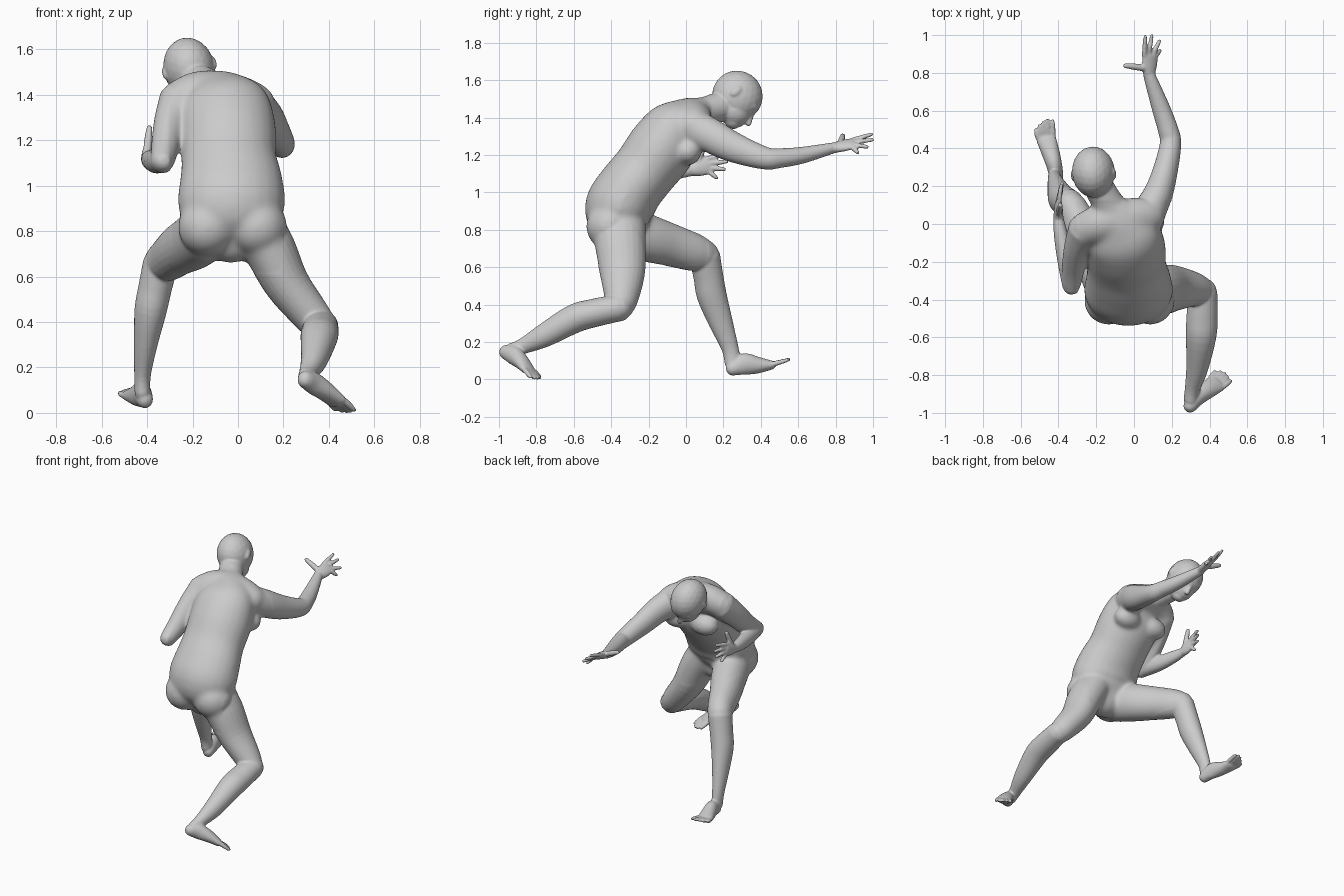
import bpy
import bmesh
from mathutils import Vector, Matrix

cube = bpy.data.objects.get("Cube")
if cube:
    bpy.data.objects.remove(cube, do_unlink=True)

bm = bmesh.new()
SIDES = 24
X_AXIS = (1, 0, 0)


def catmull(p0, p1, p2, p3, t):
    return 0.5 * (2 * p1 + (p2 - p0) * t + (2 * p0 - 5 * p1 + 4 * p2 - p3) * t ** 2
                  + (3 * p1 - p0 - 3 * p2 + p3) * t ** 3)


def tube(keys, side=X_AXIS, steps=4):
    """Rounded closed loft; each key is x, y, z, half width along side, half depth."""
    keys = [Vector(k) for k in keys]
    last = len(keys) - 1
    path = []
    for i in range(last):
        four = [keys[min(max(i + j, 0), last)] for j in (-1, 0, 1, 2)]
        path += [catmull(*four, s / steps) for s in range(steps)]
    path.append(keys[-1])
    rings = []
    for i, p in enumerate(path):
        before, after = path[max(i - 1, 0)], path[min(i + 1, len(path) - 1)]
        rings.append((Vector(p[:3]), Vector((after - before)[:3]).normalized(), p[3], p[4]))

    def cap(ring, sign):
        c, t, w, d = ring
        reach = sign * min(w, d)
        return [(c + t * reach * f, t, w * g, d * g) for f, g in ((.5, .85), (.8, .6), (.95, .3))]

    rings = cap(rings[0], -1)[::-1] + rings + cap(rings[-1], 1)
    turn = [Matrix.Rotation(6.28319 * k / SIDES, 2) @ Vector((1, 0)) for k in range(SIDES)]
    loops = []
    for c, t, w, d in rings:
        s = Vector(side)
        s = (s - t * s.dot(t)).normalized()
        u = t.cross(s)
        loops.append([bm.verts.new(c + s * v.x * w + u * v.y * d) for v in turn])
    for lower, upper in zip(loops, loops[1:]):
        for k in range(SIDES):
            n = (k + 1) % SIDES
            bm.faces.new((lower[k], lower[n], upper[n], upper[k]))
    bm.faces.new(loops[0][::-1])
    bm.faces.new(loops[-1])


def ball(center, radii, basis=Matrix.Identity(3)):
    m = Matrix.Translation(center) @ basis.to_4x4() @ Matrix.Diagonal((*radii, 1))
    bmesh.ops.create_icosphere(bm, subdivisions=3, radius=1, matrix=m)


def digits(knuckle, side, offsets, tips, r):
    """Fingers or toes from a row of knuckles to their tips."""
    for off, tip in zip(offsets, tips):
        base = Vector(knuckle) + Vector(side).normalized() * off
        tip = Vector(tip)
        mid = base.lerp(tip, .5)
        tube([(*base, r, r), (*mid, r, r), (*tip, r * .75, r * .75)], side, 2)


def hand(wrist, knuckle, side, thumb, tips):
    w, k = Vector(wrist), Vector(knuckle)
    tube([(*w, .032, .027), (*w.lerp(k, .5), .045, .024), (*k, .047, .018)], side)
    digits(k, side, (-.036, -.012, .012, .035), tips, .0135)
    base = w.lerp(k, .35) - Vector(side).normalized() * .022
    digits(base, side, (0,), (thumb,), .018)


# Torso, from crotch to base of neck
tube([(-.02, -.35, .78, .13, .11), (-.03, -.355, .84, .205, .16), (-.03, -.355, .93, .235, .187),
      (-.03, -.3, 1.03, .227, .178), (-.04, -.22, 1.13, .21, .175), (-.045, -.13, 1.25, .213, .183),
      (-.06, -.06, 1.36, .2, .157), (-.08, .0, 1.42, .15, .1), (-.095, .06, 1.44, .1, .08)])
# Buttocks and chest
for x in (.085, -.135):
    ball((x, -.405, .83), (.13, .13, .13))
    ball((x - .02, .01, 1.23), (.1, .075, .075))
# Shoulder girdle
tube([(-.255, -.03, 1.385, .095, .09), (-.18, .0, 1.415, .105, .098),
      (-.085, .02, 1.415, .11, .1), (.0, .03, 1.395, .11, .1), (.07, .04, 1.37, .1, .095)],
     (0, 1, .5))

# Neck
tube([(-.09, .01, 1.41, .12, .09), (-.145, .12, 1.45, .084, .08), (-.2, .22, 1.48, .08, .08)])

# Head, tipped forward and leaning toward the right side
up = Vector((-.2, .73, .66)).normalized()
side = Vector((1, .05, .2))
side = (side - up * side.dot(up)).normalized()
fwd = up.cross(side)
frame = Matrix((side, fwd, up)).transposed()
skull = Vector((-.215, .275, 1.528))


def on_head(s, f, u):
    return skull + frame @ Vector((s, f, u))


ball(skull, (.113, .137, .135), frame)
ball(on_head(0, .04, -.065), (.087, .1, .09), frame)
ball(on_head(0, .08, -.11), (.05, .05, .045), frame)
ball(on_head(0, .105, .015), (.07, .03, .025), frame)
tube([(*on_head(0, .125, -.01), .012, .012), (*on_head(0, .15, -.06), .018, .016)], side)
ball(on_head(0, .125, -.095), (.028, .012, .012), frame)
for s in (1, -1):
    ball(on_head(s * .112, -.01, -.01), (.01, .02, .034), frame)

# Left arm, reaching ahead
tube([(.06, .03, 1.365, .095, .1), (.12, .14, 1.31, .08, .092), (.16, .26, 1.25, .068, .08),
      (.193, .42, 1.195, .057, .061), (.18, .5, 1.195, .054, .053), (.14, .62, 1.21, .048, .045),
      (.08, .79, 1.25, .032, .029)])
hand((.08, .79, 1.25), (.085, .89, 1.272), (.85, 0, -.53), (-.045, .838, 1.315),
     [(.06, .993, 1.322), (.095, .997, 1.293), (.135, .97, 1.255), (.138, .92, 1.222)])

# Right arm, bent at the side
tube([(-.26, -.03, 1.38, .09, .095), (-.3, -.12, 1.29, .07, .082), (-.32, -.23, 1.18, .062, .07),
      (-.33, -.315, 1.12, .053, .056)])
tube([(-.33, -.325, 1.12, .05, .05), (-.36, -.18, 1.118, .048, .053),
      (-.388, -.05, 1.125, .037, .043), (-.4, .03, 1.13, .027, .031)])
hand((-.4, .03, 1.13), (-.4, .115, 1.155), (0, .28, -.96), (-.39, .1, 1.265),
     [(-.385, .205, 1.215), (-.38, .217, 1.175), (-.385, .207, 1.135), (-.395, .165, 1.088)])

# Left leg, pushing off behind
tube([(.08, -.36, .83, .12, .145), (.14, -.35, .73, .115, .138), (.215, -.34, .58, .1, .121),
      (.315, -.345, .45, .085, .092), (.36, -.36, .395, .075, .076)])
tube([(.365, -.36, .395, .076, .073), (.36, -.5, .365, .083, .076), (.355, -.6, .335, .08, .077),
      (.335, -.76, .245, .059, .063), (.31, -.87, .19, .041, .043), (.3, -.93, .165, .037, .041)])
foot_side = (.77, -.6, .1)
tube([(.298, -.962, .158, .037, .04), (.335, -.92, .14, .042, .05), (.385, -.88, .105, .049, .04),
      (.435, -.845, .062, .053, .025)], foot_side)
digits((.44, -.84, .06), foot_side, (-.044, -.022, -.001, .018, .039),
       [(.428, -.782, .026), (.458, -.783, .02), (.48, -.793, .018), (.495, -.81, .019),
        (.512, -.832, .024)], .0135)

# Right leg, stepping ahead
tube([(-.14, -.33, .81, .12, .14), (-.195, -.2, .765, .115, .128), (-.255, -.08, .73, .102, .115),
      (-.305, .04, .692, .088, .102), (-.335, .095, .675, .08, .086)])
tube([(-.34, .1, .67, .078, .083), (-.365, .12, .56, .074, .08), (-.385, .138, .46, .071, .08),
      (-.405, .185, .32, .053, .065), (-.42, .235, .18, .037, .046), (-.42, .25, .1, .035, .044)])
tube([(-.41, .25, .07, .037, .04), (-.422, .31, .093, .042, .058), (-.442, .38, .088, .048, .046),
      (-.465, .45, .088, .053, .026)])
digits((-.466, .455, .09), X_AXIS, (.04, .016, -.005, -.024, -.043),
       [(-.43, .545, .116), (-.458, .55, .118), (-.48, .538, .114), (-.5, .52, .108),
        (-.52, .497, .1)], .0135)

bmesh.ops.recalc_face_normals(bm, faces=bm.faces)
mesh = bpy.data.meshes.new("body")
bm.to_mesh(mesh)
bm.free()
body = bpy.data.objects.new("body", mesh)
bpy.context.collection.objects.link(body)
for o in bpy.context.selected_objects:
    o.select_set(False)
bpy.context.view_layer.objects.active = body
body.select_set(True)

# Fuse the parts into one skin
fuse = body.modifiers.new("fuse", 'REMESH')
fuse.mode = 'VOXEL'
fuse.voxel_size = .007
bpy.ops.object.modifier_apply(modifier="fuse")

# Soften the torso, hips and shoulders strongly, the rest lightly
trunk = body.vertex_groups.new(name="trunk")
trunk.add([v.index for v in body.data.vertices
           if -.3 < v.co.x < .2 and v.co.y < .12 and v.co.z > .62], 1, 'REPLACE')
for name, repeats in (("trunk", 70), ("", 4)):
    soften = body.modifiers.new("soften", 'SMOOTH')
    soften.factor = .5
    soften.iterations = repeats
    soften.vertex_group = name
    bpy.ops.object.modifier_apply(modifier=soften.name)
bpy.ops.object.shade_smooth()

# Rest the lowest toe on the ground
mesh = body.data
mesh.transform(Matrix.Translation((0, 0, -min(v.co.z for v in mesh.vertices))))

# Plain grey skin
grey = bpy.data.materials.new("light grey")
grey.use_nodes = True
color = (.6, .6, .6, 1)
grey.diffuse_color = color
grey.node_tree.nodes["Principled BSDF"].inputs["Base Color"].default_value = color
mesh.materials.clear()
mesh.materials.append(grey)
